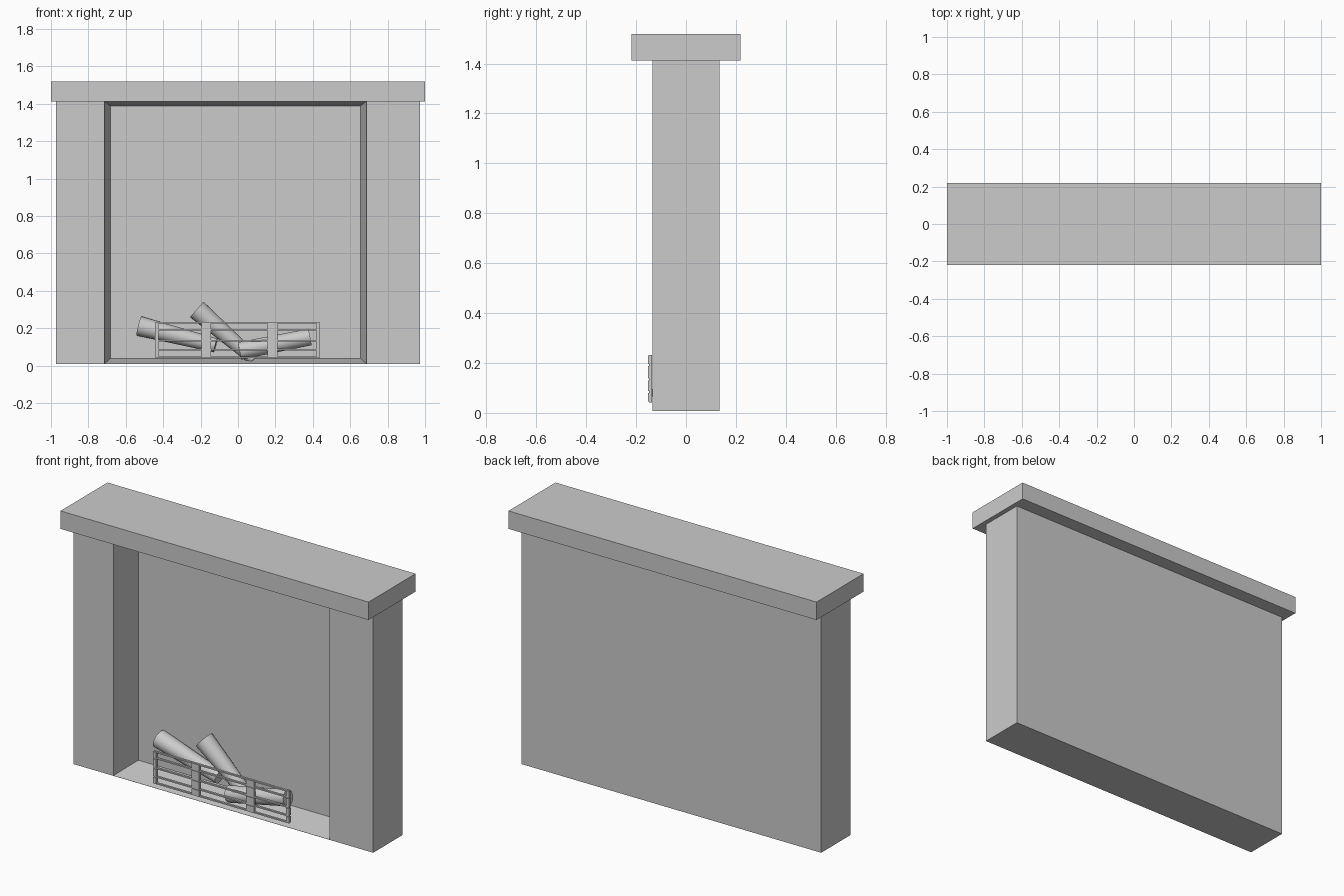
import bpy, bmesh
from mathutils import Vector

if "Cube" in bpy.data.objects:
    bpy.data.objects.remove(bpy.data.objects["Cube"])


def mesh_object(name, bm):
    bmesh.ops.recalc_face_normals(bm, faces=bm.faces)
    me = bpy.data.meshes.new(name)
    bm.to_mesh(me)
    bm.free()
    ob = bpy.data.objects.new(name, me)
    bpy.context.collection.objects.link(ob)
    return ob


def box(name, x, y, z):
    bm = bmesh.new()
    bmesh.ops.create_cube(bm, size=1)
    for v in bm.verts:
        v.co = [(r[0] + r[1]) / 2 + c * (r[1] - r[0]) for r, c in zip((x, y, z), v.co)]
    return mesh_object(name, bm)


def log(name, a, b, r1, r2):
    a, b = Vector(a), Vector(b)
    bm = bmesh.new()
    bmesh.ops.create_cone(bm, cap_ends=True, segments=24, radius1=r1, radius2=r2, depth=(b - a).length)
    ob = mesh_object(name, bm)
    ob.location = (a + b) / 2
    ob.rotation_mode = 'QUATERNION'
    ob.rotation_quaternion = (b - a).to_track_quat('Z', 'Y')
    for p in ob.data.polygons:
        p.use_smooth = len(p.vertices) == 4
    return ob


# Surround: outer block with a firebox recess that tapers towards the back
bm = bmesh.new()


def ring(x0, x1, z0, z1, y):
    return [bm.verts.new((x, y, z)) for x, z in ((x0, z0), (x1, z0), (x1, z1), (x0, z1))]


rings = [ring(-.972, .972, .008, 1.415, .135),
         ring(-.972, .972, .008, 1.415, -.135),
         ring(-.715, .688, .009, 1.414, -.135),
         ring(-.682, .655, .038, 1.388, .05)]
for r, s in zip(rings, rings[1:]):
    for i in range(4):
        j = (i + 1) % 4
        bm.faces.new((r[i], r[j], s[j], s[i]))
bm.faces.new(rings[0])
bm.faces.new(rings[-1])
mesh_object("surround", bm)

# Mantel shelf
box("mantel", (-1, 1), (-.218, .218), (1.413, 1.518))

# Grate: thin rails crossing upright bars
for i, z in enumerate((.045, .084, .134, .192, .228)):
    box(f"grate_rail_{i}", (-.44, .435), (-.149, -.137), (z - .004, z + .004))
for i, (x0, x1) in enumerate(((-.445, -.425), (-.195, -.145), (.158, .21), (.42, .438))):
    for k, (z0, z1) in enumerate(((.045, .08), (.088, .13), (.138, .188), (.196, .23))):
        box(f"grate_upright_{i}_{k}", (x0, x1), (-.153, -.136), (z0, z1))

# Logs
log("log_left", (-.53, .03, .212), (-.12, 0, .108), .053, .038)
log("log_middle", (-.22, .0, .3), (.085, -.005, .035), .055, .034)
log("log_right", (.008, -.09, .078), (.385, -.085, .153), .047, .045)
